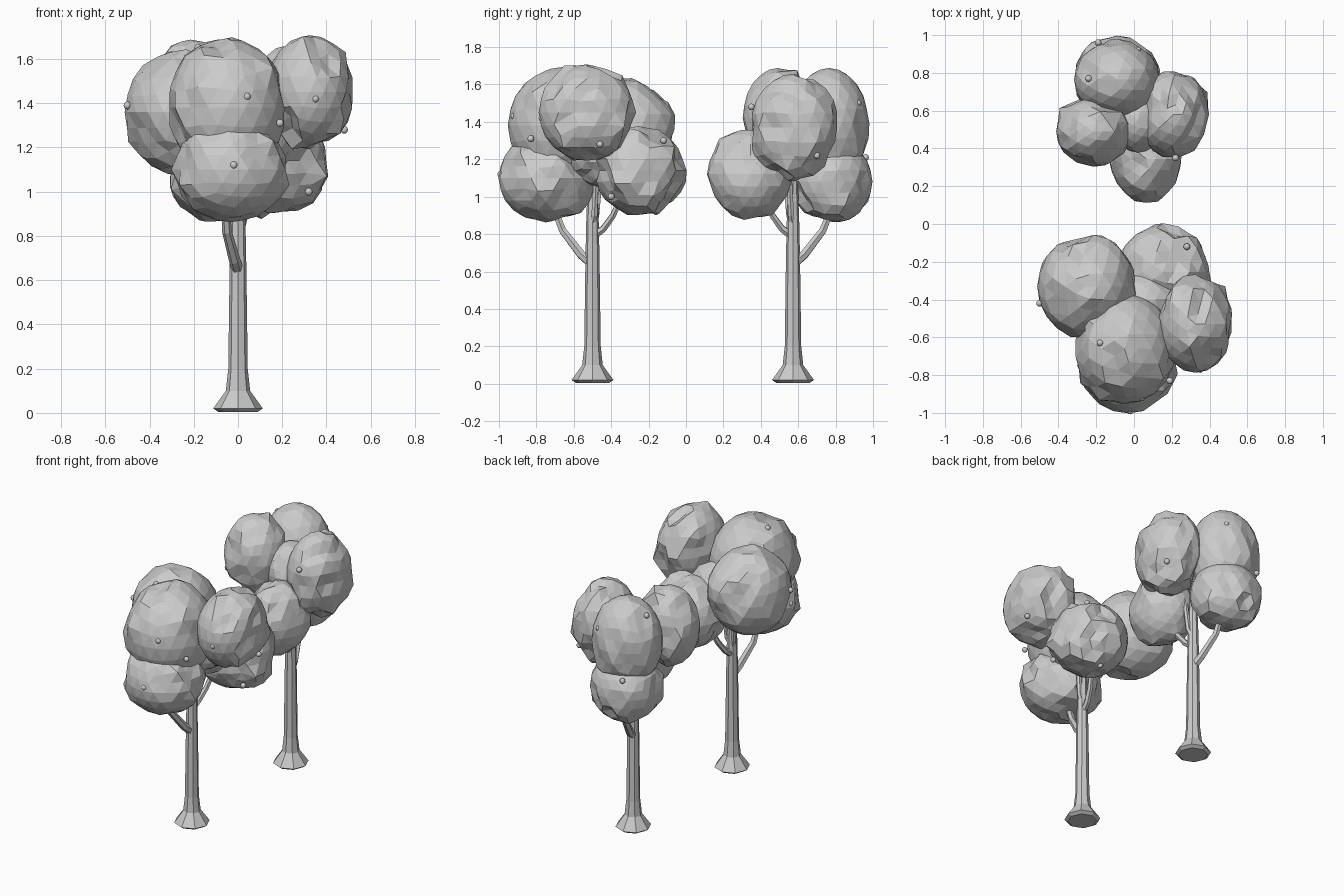
import bpy, bmesh, math, random
from mathutils import Vector

random.seed(5)
cube = bpy.data.objects.get("Cube")
if cube:
    bpy.data.objects.remove(cube, do_unlink=True)

grey = bpy.data.materials.new("plain_grey")
grey.use_nodes = True
grey.diffuse_color = (0.6, 0.6, 0.6, 1)
grey.node_tree.nodes["Principled BSDF"].inputs["Base Color"].default_value = (0.6, 0.6, 0.6, 1)


def finish(bm, name):
    bmesh.ops.recalc_face_normals(bm, faces=bm.faces)
    mesh = bpy.data.meshes.new(name)
    bm.to_mesh(mesh)
    bm.free()
    mesh.materials.append(grey)
    obj = bpy.data.objects.new(name, mesh)
    bpy.context.collection.objects.link(obj)


def tube(name, path, sides=8):
    """Tapered limb through (x, y, z, radius) stations."""
    bm = bmesh.new()
    rings = []
    for i, (x, y, z, r) in enumerate(path):
        a = Vector(path[max(i - 1, 0)][:3])
        b = Vector(path[min(i + 1, len(path) - 1)][:3])
        turn = Vector((0, 0, 1)).rotation_difference(b - a)
        ring = []
        for k in range(sides):
            t = math.tau * k / sides
            ring.append(bm.verts.new(Vector((x, y, z)) + turn @ Vector((r * math.cos(t), r * math.sin(t), 0))))
        rings.append(ring)
    for lo, hi in zip(rings, rings[1:]):
        for k in range(sides):
            n = (k + 1) % sides
            bm.faces.new((lo[k], lo[n], hi[n], hi[k]))
    bm.faces.new(rings[0])
    bm.faces.new(rings[-1])
    finish(bm, name)


def leaf_clump(name, centre, size, rough):
    """Round clump broken into flat chips, some raised and some sunken."""
    bm = bmesh.new()
    bmesh.ops.create_icosphere(bm, subdivisions=3, radius=1)
    chips = []
    for _ in range(60):
        d = Vector([random.gauss(0, 1) for _ in range(3)]).normalized()
        chips.append((d, random.random() < rough * 4, random.uniform(-rough, rough * 0.4)))
    for v in bm.verts:
        d = v.co.normalized()
        axis, cut, lift = max(chips, key=lambda c: c[0].dot(d))
        p = d * ((1 + lift) / max(axis.dot(d), 0.9) if cut else 1.01)
        v.co = Vector([c + s * q for c, s, q in zip(centre, size, p)])
    bmesh.ops.dissolve_limit(bm, angle_limit=math.radians(8), verts=bm.verts, edges=bm.edges)
    bmesh.ops.triangulate(bm, faces=bm.faces)
    finish(bm, name)


def fruit(name, place):
    bm = bmesh.new()
    bmesh.ops.create_uvsphere(bm, u_segments=10, v_segments=6, radius=0.018)
    bmesh.ops.translate(bm, verts=bm.verts, vec=place)
    for f in bm.faces:
        f.smooth = True
    finish(bm, name)


TRUNK = [(0.09, 0.005), (0.112, 0.02), (0.055, 0.1), (0.044, 0.2), (0.038, 0.65), (0.034, 0.85), (0.02, 1.25)]


def trunk_and_branches(name, y, flip):
    tube(name + "_trunk", [(0, y, z, r) for r, z in TRUNK])
    limbs = {
        "low": [(0, 0, .64, .028), (-.015, -.06, .69, .026), (-.05, -.16, .82, .022), (-.06, -.23, 1.0, .018)],
        "back": [(0, .02, .8, .022), (.01, .06, .83, .02), (.03, .11, .9, .018), (.08, .2, 1.1, .014)],
        "left": [(0, 0, .84, .02), (.03, .01, .9, .018), (.05, .02, 1.1, .016), (.16, .02, 1.3, .014)],
        "right": [(0, 0, .82, .02), (-.025, .02, .9, .018), (-.05, .04, 1.1, .016), (-.14, .1, 1.3, .014)],
    }
    for limb, pts in limbs.items():
        tube(f"{name}_{limb}_branch", [(px, y + flip * py, pz, r) for px, py, pz, r in pts], 6)


# Trunks: the rear tree mirrors the front one
trunk_and_branches("front_tree", -0.5, 1)
trunk_and_branches("rear_tree", 0.572, -1)

# Foliage: centre, half sizes, roughness
clumps = {
    "front_tree_right_crown": ((-.255, -.33, 1.36), (.255, .27, .285), .13),
    "front_tree_main_crown": ((-.05, -.66, 1.38), (.27, .29, .31), .1),
    "front_tree_left_crown": ((.325, -.53, 1.45), (.2, .255, .255), .15),
    "front_tree_rear_skirt": ((.155, -.255, 1.14), (.245, .245, .235), .14),
    "front_tree_front_skirt": ((-.03, -.75, 1.1), (.255, .25, .235), .11),
    "front_tree_core": ((.04, -.45, 1.24), (.22, .2, .2), .1),
    "rear_tree_main_crown": ((-.09, .765, 1.39), (.225, .21, .295), .08),
    "rear_tree_left_crown": ((.21, .58, 1.37), (.185, .235, .285), .14),
    "rear_tree_right_crown": ((-.215, .49, 1.42), (.195, .185, .265), .14),
    "rear_tree_front_skirt": ((.065, .345, 1.12), (.19, .22, .235), .11),
    "rear_tree_rear_skirt": ((-.09, .78, 1.08), (.225, .215, .225), .13),
    "rear_tree_core": ((.02, .55, 1.36), (.14, .17, .18), .1),
}
for label, (centre, size, rough) in clumps.items():
    leaf_clump(label, centre, size, rough)

# Small round fruit on the foliage
fruits = [
    (-.5, -.42, 1.39), (.04, -.92, 1.43), (.35, -.77, 1.42), (.19, -.83, 1.31),
    (-.02, -.99, 1.12), (-.28, -.73, 1.12), (.48, -.46, 1.28), (.38, -.26, 1.11),
    (.14, -.16, .92), (.28, -.12, 1.3), (-.18, -.63, 1.65), (.32, -.4, 1.0),
    (.22, .41, 1.1), (.17, .21, 1.13), (.32, .7, 1.22), (.22, .35, 1.48),
    (-.19, .96, 1.21), (.09, .8, .99), (-.24, .77, 1.6), (-.28, .75, .99),
    (-.41, -.15, 1.4), (-.36, .4, 1.32), (.02, .92, 1.5),
]
for i, place in enumerate(fruits, 1):
    fruit(f"fruit_{i}", place)
